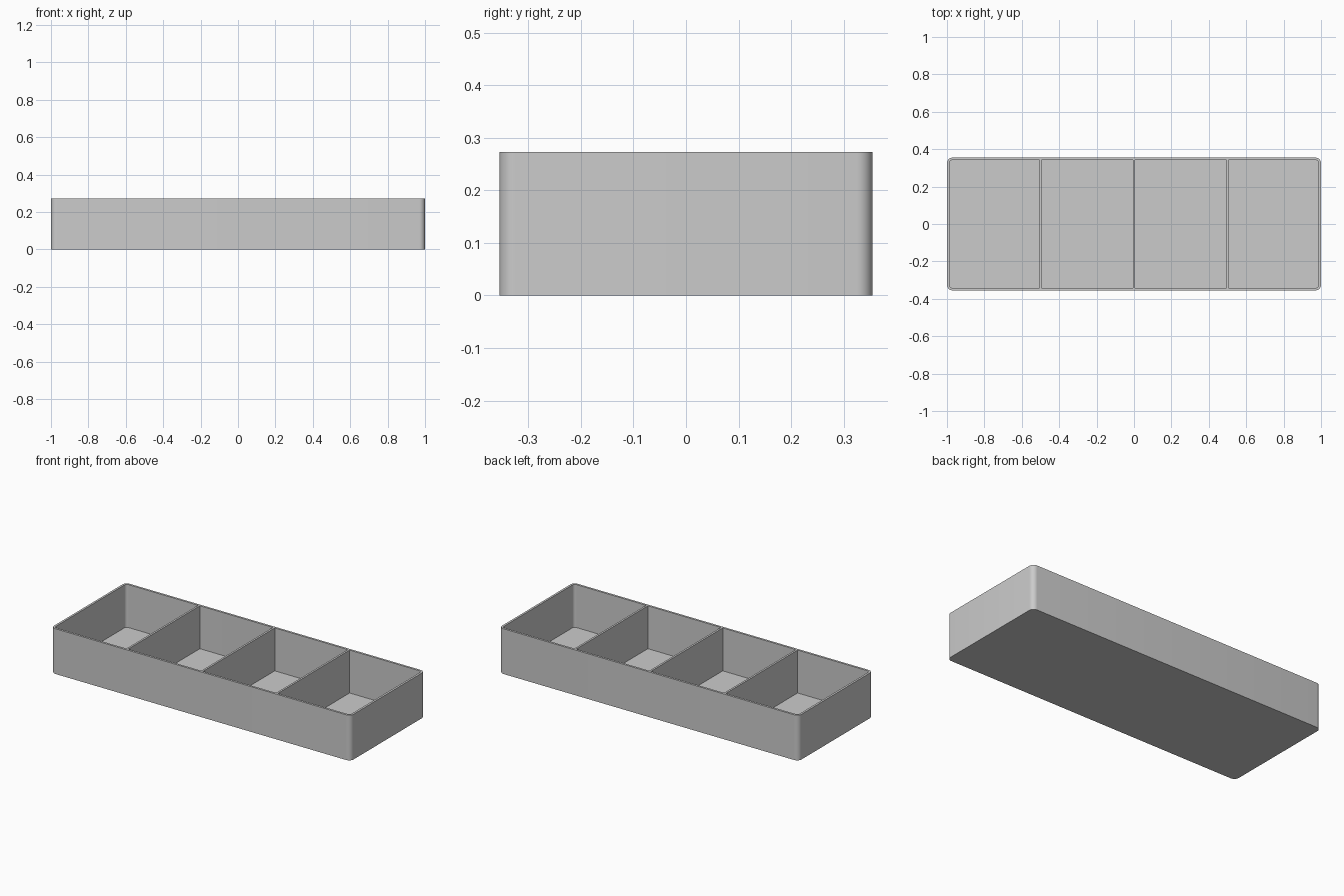
import bpy, bmesh
from math import sin, cos, pi, radians

if "Cube" in bpy.data.objects:
    bpy.data.objects.remove(bpy.data.objects["Cube"])

LENGTH, WIDTH, HEIGHT = 2.0, 0.71, 0.273
WALL, FLOOR, RADIUS = 0.013, 0.014, 0.03
DIVIDER = 0.012
SEGMENTS = 8

grey = bpy.data.materials.new("plain grey")
grey.use_nodes = True
colour = (0.6, 0.6, 0.6, 1)
grey.diffuse_color = colour
grey.node_tree.nodes["Principled BSDF"].inputs["Base Color"].default_value = colour


def add_object(name, bm):
    bmesh.ops.recalc_face_normals(bm, faces=bm.faces)
    mesh = bpy.data.meshes.new(name)
    bm.to_mesh(mesh)
    bm.free()
    mesh.materials.append(grey)
    obj = bpy.data.objects.new(name, mesh)
    bpy.context.collection.objects.link(obj)
    return obj


def rounded_loop(bm, inset, z):
    """Ring of vertices around a rounded rectangle, inset from the outer wall."""
    cx, cy = LENGTH / 2 - RADIUS, WIDTH / 2 - RADIUS
    r = RADIUS - inset
    ring = []
    for i, (sx, sy) in enumerate([(1, 1), (-1, 1), (-1, -1), (1, -1)]):
        for k in range(SEGMENTS + 1):
            a = (i + k / SEGMENTS) * pi / 2
            ring.append(bm.verts.new((sx * cx + r * cos(a), sy * cy + r * sin(a), z)))
    return ring


# Tray: outer wall, rim, inner wall and floor as one closed shell
bm = bmesh.new()
rings = [rounded_loop(bm, inset, z) for inset, z in
         [(0, 0), (0, HEIGHT), (WALL, HEIGHT), (WALL, FLOOR)]]
for low, high in zip(rings, rings[1:]):
    for i in range(len(low)):
        j = (i + 1) % len(low)
        bm.faces.new((low[i], low[j], high[j], high[i]))
bm.faces.new(rings[0])
bm.faces.new(rings[-1])
tray = add_object("tray", bm)
bpy.context.view_layer.objects.active = tray
tray.select_set(True)
bpy.ops.object.shade_smooth_by_angle(angle=radians(30))
tray.select_set(False)

# Dividers: three upright panels making four equal compartments
for name, x in [("right_divider", -0.5), ("middle_divider", 0), ("left_divider", 0.5)]:
    bm = bmesh.new()
    bmesh.ops.create_cube(bm, size=1)
    bmesh.ops.scale(bm, vec=(DIVIDER, WIDTH - 2 * WALL, HEIGHT - FLOOR), verts=bm.verts)
    bmesh.ops.translate(bm, vec=(x, 0, (HEIGHT + FLOOR) / 2), verts=bm.verts)
    add_object(name, bm)
